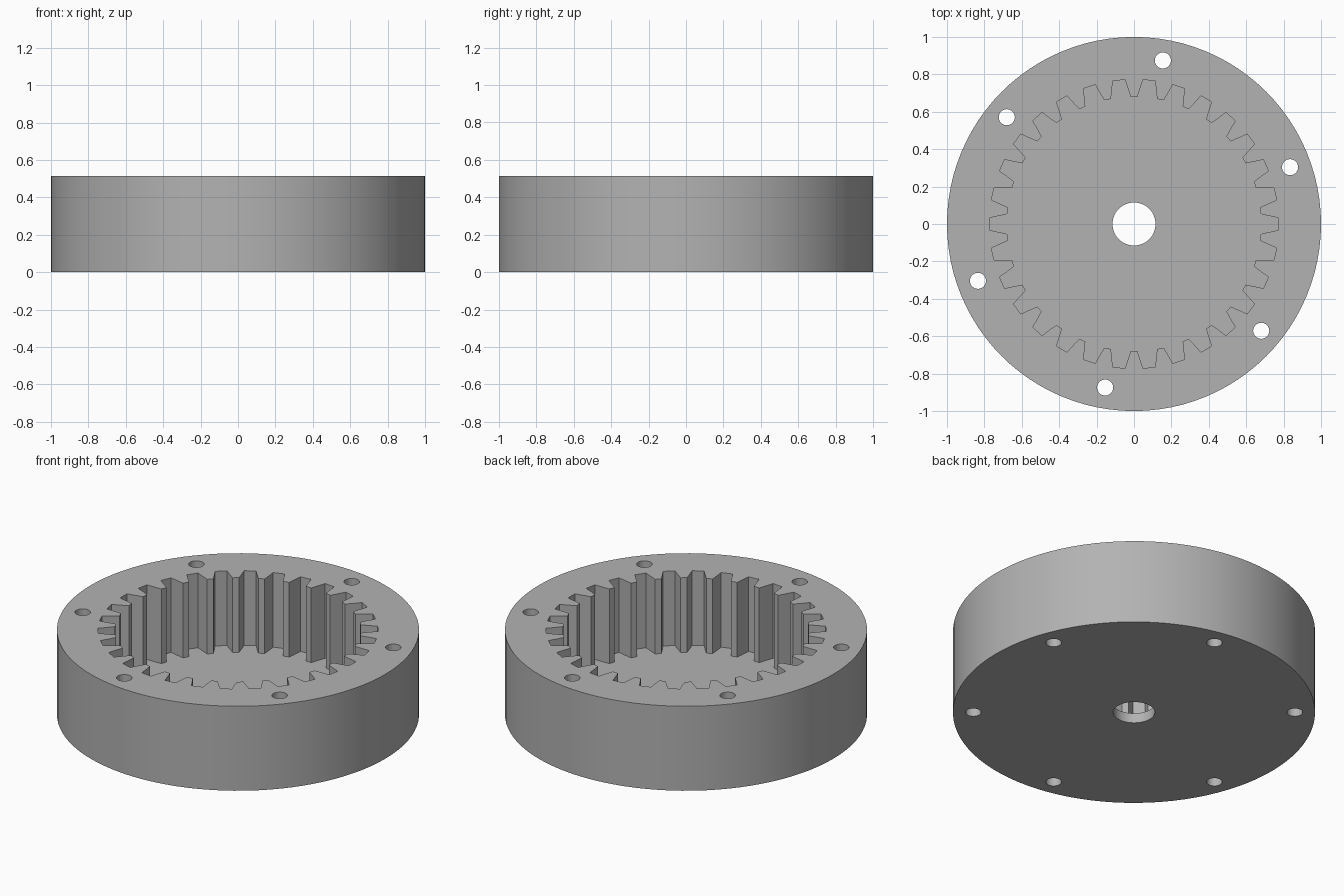
import bpy, bmesh
from math import sin, cos, radians, tau

cube = bpy.data.objects.get("Cube")
if cube:
    bpy.data.objects.remove(cube, do_unlink=True)

HEIGHT, FLOOR = 0.515, 0.06
TEETH, TIP_R, MID_R, ROOT_R = 30, 0.68, 0.725, 0.773
BOLTS, BOLT_RING, BOLT_R = 6, 0.888, 0.043
BORE_R = 0.115

steel = bpy.data.materials.new("grey steel")
grey = (0.45, 0.45, 0.45, 1)
steel.diffuse_color = grey
steel.use_nodes = True
steel.node_tree.nodes["Principled BSDF"].inputs["Base Color"].default_value = grey


def polar(r, a):
    return r * cos(a), r * sin(a)


def circle(r, n, cx=0, cy=0):
    return [(cx + r * cos(tau * i / n), cy + r * sin(tau * i / n)) for i in range(n)]


def gear_outline():
    """Internal gear: each tooth goes root, flank, tip, flank, root."""
    tooth = [(ROOT_R, -3.55), (MID_R, -2.6), (TIP_R, -1.5),
             (TIP_R, 1.5), (MID_R, 2.6), (ROOT_R, 3.55)]
    pitch = 360 / TEETH
    return [polar(r, radians((t + 0.5) * pitch + d))
            for t in range(TEETH) for r, d in tooth]


bm = bmesh.new()


def wall(points, z0, z1):
    """Upright wall along a closed outline; returns its lower and upper edges."""
    rings = [[bm.verts.new((x, y, z)) for x, y in points] for z in (z0, z1)]
    low, high = rings
    n = len(points)
    for i in range(n):
        j = (i + 1) % n
        bm.faces.new((low[i], low[j], high[j], high[i]))
    return [[bm.edges.get((r[i], r[(i + 1) % n])) for i in range(n)] for r in rings]


def cap(loops, up):
    """Flat face between an outer outline and the holes inside it."""
    edges = [e for loop in loops for e in loop]
    bmesh.ops.triangle_fill(bm, use_beauty=True, use_dissolve=False,
                            edges=edges, normal=(0, 0, up))


# Rim, toothed pocket, shaft bore and bolt holes
rim_low, rim_high = wall(circle(1, 96), 0, HEIGHT)
gear_low, gear_high = wall(gear_outline(), FLOOR, HEIGHT)
bore_low, bore_high = wall(circle(BORE_R, 48), 0, FLOOR)
bolt_low, bolt_high = [], []
for i in range(BOLTS):
    cx, cy = polar(BOLT_RING, radians(20 + i * 360 / BOLTS))
    low, high = wall(circle(BOLT_R, 32, cx, cy), 0, HEIGHT)
    bolt_low.append(low)
    bolt_high.append(high)

# Top face, underside and pocket floor
cap([rim_high, gear_high] + bolt_high, 1)
cap([rim_low, bore_low] + bolt_low, -1)
cap([gear_low, bore_high], 1)
bmesh.ops.recalc_face_normals(bm, faces=bm.faces)

mesh = bpy.data.meshes.new("ring_gear_housing")
bm.to_mesh(mesh)
bm.free()
mesh.materials.append(steel)
housing = bpy.data.objects.new("ring_gear_housing", mesh)
bpy.context.scene.collection.objects.link(housing)

# Smooth the round walls, keep tooth and rim edges sharp
bpy.context.view_layer.objects.active = housing
housing.select_set(True)
bpy.ops.object.shade_smooth_by_angle(angle=radians(10))
